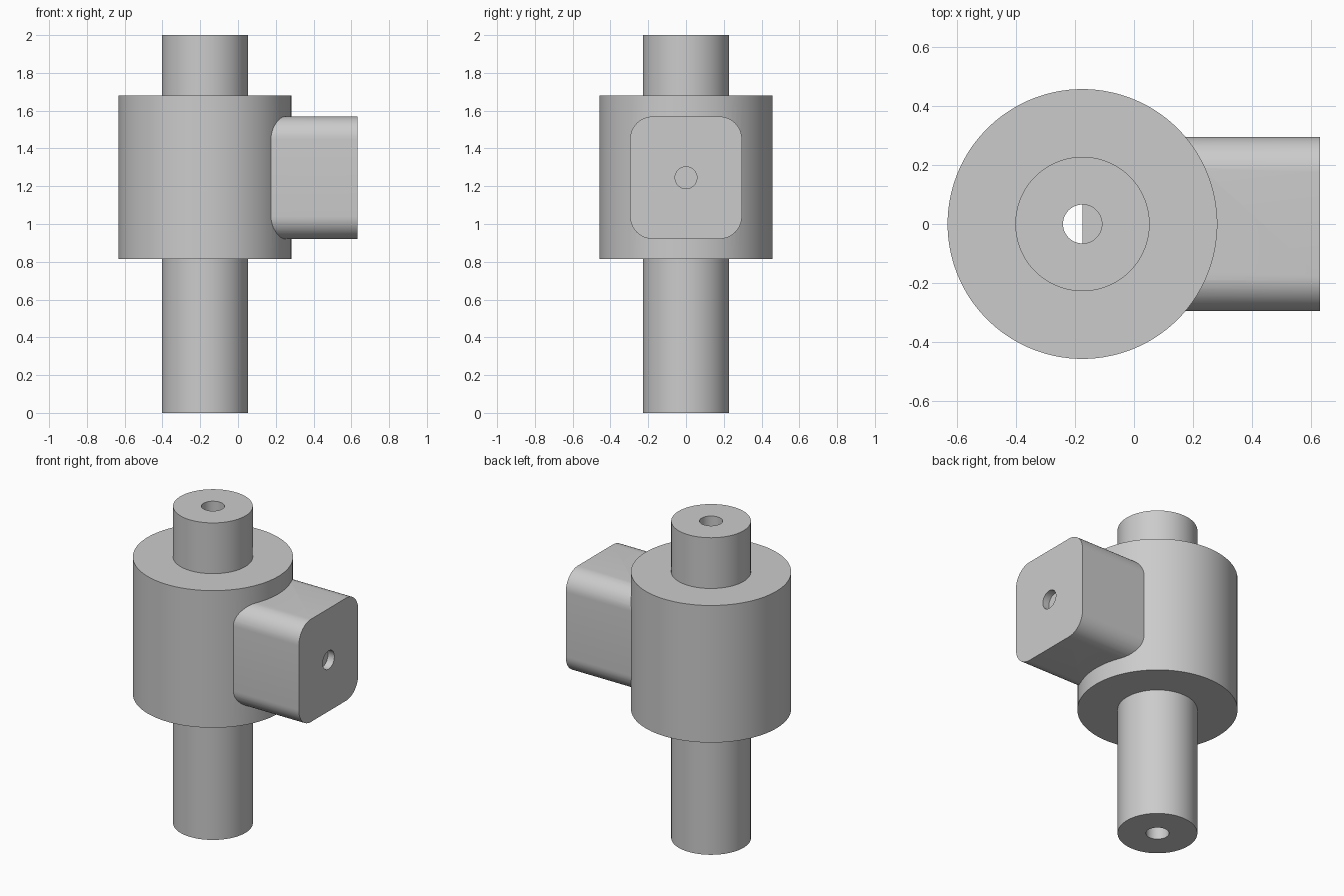
import bpy, bmesh, math
from mathutils import Matrix, Vector

if "Cube" in bpy.data.objects:
    bpy.data.objects.remove(bpy.data.objects["Cube"], do_unlink=True)

AXIS_X = -0.175
END_X = 0.632
PORT_Z = 1.245
SEGMENTS = 96

grey = bpy.data.materials.new("plain grey")
grey.use_nodes = True
colour = (0.6, 0.6, 0.6, 1)
grey.diffuse_color = colour
grey.node_tree.nodes["Principled BSDF"].inputs["Base Color"].default_value = colour


def make_object(name, bm):
    bmesh.ops.recalc_face_normals(bm, faces=bm.faces)
    mesh = bpy.data.meshes.new(name)
    bm.to_mesh(mesh)
    bm.free()
    mesh.materials.append(grey)
    obj = bpy.data.objects.new(name, mesh)
    bpy.context.collection.objects.link(obj)
    return obj


def lathe(name, profile):
    """Turn a closed (radius, z) profile around the vertical axis."""
    bm = bmesh.new()
    start = math.pi / SEGMENTS
    verts = [bm.verts.new((AXIS_X + r * math.cos(start), r * math.sin(start), z))
             for r, z in profile]
    edges = [bm.edges.new((a, b)) for a, b in zip(verts, verts[1:] + verts[:1])]
    bmesh.ops.spin(bm, geom=verts + edges, cent=(AXIS_X, 0, 0), axis=(0, 0, 1),
                   angle=math.tau, steps=SEGMENTS, use_merge=True)
    bmesh.ops.remove_doubles(bm, verts=bm.verts, dist=0.0001)
    return make_object(name, bm)


def rounded_block(name, x0, x1, half_y, half_z, radius, steps=12):
    """Extrude a rounded rectangle along x."""
    bm = bmesh.new()
    ring = []
    for corner, (sy, sz) in enumerate([(1, 1), (-1, 1), (-1, -1), (1, -1)]):
        for i in range(steps + 1):
            a = (corner + i / steps) * math.pi / 2
            ring.append(bm.verts.new((
                x0, sy * (half_y - radius) + radius * math.cos(a),
                PORT_Z + sz * (half_z - radius) + radius * math.sin(a))))
    face = bm.faces.new(ring)
    grown = bmesh.ops.extrude_face_region(bm, geom=[face], use_keep_orig=True)
    moved = [g for g in grown["geom"] if isinstance(g, bmesh.types.BMVert)]
    bmesh.ops.translate(bm, verts=moved, vec=Vector((x1 - x0, 0, 0)))
    return make_object(name, bm)


def combine(target, other, operation):
    mod = target.modifiers.new(operation.lower(), 'BOOLEAN')
    mod.operation = operation
    mod.solver = 'EXACT'
    mod.object = other
    bpy.context.view_layer.objects.active = target
    bpy.ops.object.modifier_apply(modifier=mod.name)
    bpy.data.objects.remove(other, do_unlink=True)


# Stepped shaft and drum with a central bore
SHAFT, DRUM, BORE = 0.228, 0.458, 0.066
body = lathe("bored_drum_and_shaft", [
    (BORE, 0), (SHAFT, 0), (SHAFT, 0.815), (DRUM, 0.815),
    (DRUM, 1.68), (SHAFT, 1.68), (SHAFT, 2), (BORE, 2)])

# Side block, reaching the drum axis and filling half the bore
combine(body, rounded_block("side_block", AXIS_X, END_X, 0.296, 0.324, 0.12), 'UNION')

# Shallow round hole in the end of the side block
bm = bmesh.new()
bmesh.ops.create_cone(bm, cap_ends=True, segments=48, radius1=0.058, radius2=0.058,
                      depth=0.1, matrix=Matrix.Translation((END_X + 0.005, 0, PORT_Z))
                      @ Matrix.Rotation(math.pi / 2, 4, 'Y'))
combine(body, make_object("hole_cutter", bm), 'DIFFERENCE')

# Smooth the round walls, keep the rims sharp
bpy.ops.object.select_all(action='DESELECT')
body.select_set(True)
bpy.context.view_layer.objects.active = body
bpy.ops.object.shade_smooth_by_angle(angle=math.radians(30))
